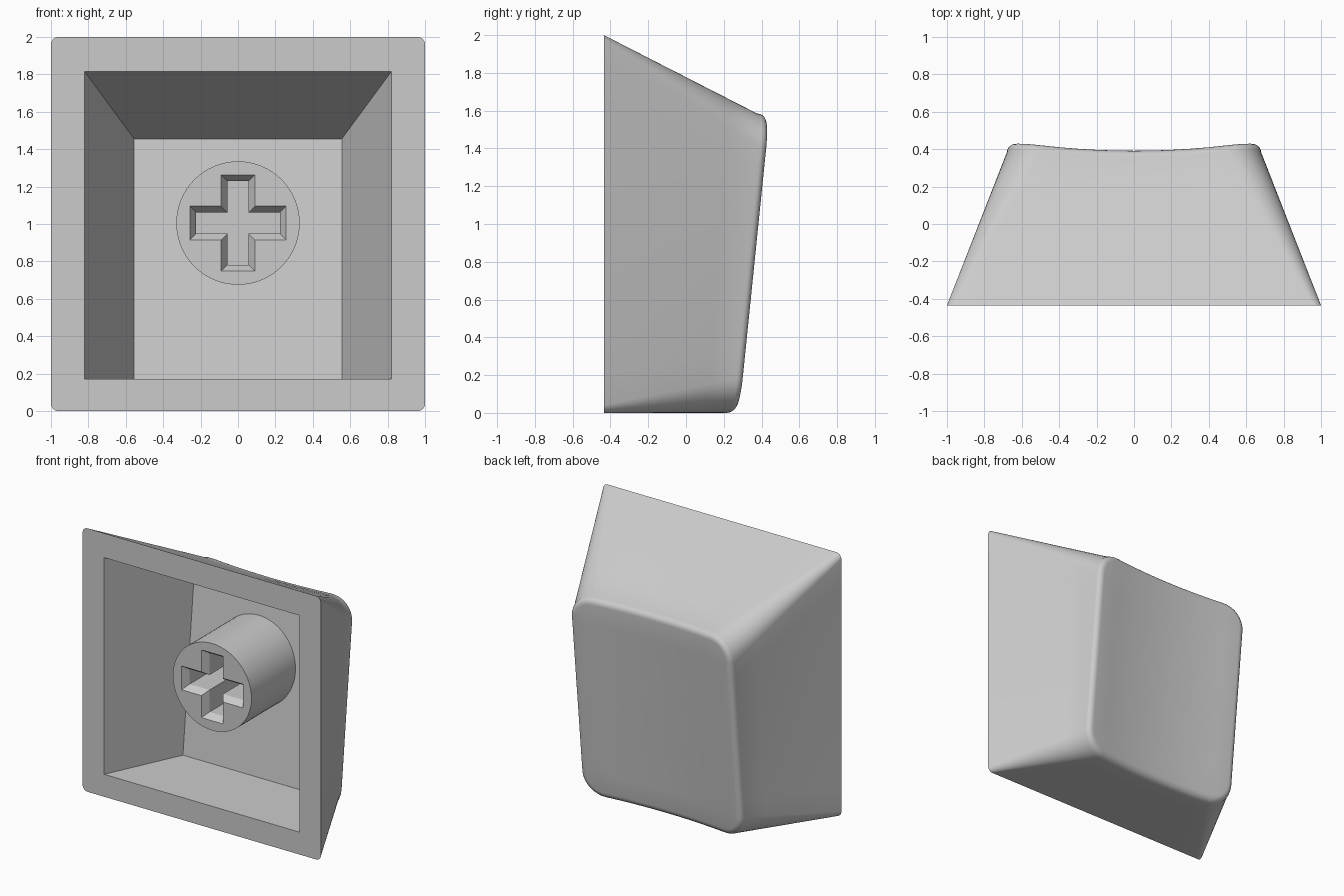
import bpy, bmesh, math
from mathutils import Vector

if "Cube" in bpy.data.objects:
    bpy.data.objects.remove(bpy.data.objects["Cube"])

grey = bpy.data.materials.new("light grey plastic")
grey.use_nodes = True
color = (0.6, 0.6, 0.6, 1)
grey.diffuse_color = color
grey.node_tree.nodes["Principled BSDF"].inputs["Base Color"].default_value = color

FRONT = -0.435   # plane of the open end
FILLET = 0.05    # rounding between the walls and the dished face
TILT = 0.102     # lean of the dished face


def rounded_outline(x, z0, z1, r, arc=8, side=10):
    """Rounded rectangle as (x, z) points with subdivided straight sides."""
    corners = [(x - r, z0 + r, -90), (x - r, z1 - r, 0),
               (r - x, z1 - r, 90), (r - x, z0 + r, 180)]
    arcs = []
    for cx, cz, start in corners:
        angles = [math.radians(start + 90 * i / arc) for i in range(arc + 1)]
        arcs.append([Vector((cx + r * math.cos(a), cz + r * math.sin(a))) for a in angles])
    pts = []
    for i, pts_arc in enumerate(arcs):
        nxt = arcs[(i + 1) % 4][0]
        pts += pts_arc
        pts += [pts_arc[-1].lerp(nxt, j / side) for j in range(1, side)]
    return pts


def dish(x, z):
    """Depth y of the leaning, cylindrically dished face."""
    return 0.28 + TILT * z - 0.045 * (1 - (x / 0.62) ** 2)


def ring(bm, pts):
    return [bm.verts.new(p) for p in pts]


def loft(bm, rings):
    for a, b in zip(rings, rings[1:]):
        for i in range(len(a)):
            j = (i + 1) % len(a)
            bm.faces.new((a[i], a[j], b[j], b[i]))


def fill_between(bm, outer, inner):
    """Flat face with a hole."""
    edges = []
    for loop in (outer, inner):
        for i, v in enumerate(loop):
            w = loop[(i + 1) % len(loop)]
            edges.append(bm.edges.get((v, w)) or bm.edges.new((v, w)))
    bmesh.ops.triangle_fill(bm, edges=edges, use_beauty=True)


def finish(bm, name):
    bmesh.ops.recalc_face_normals(bm, faces=bm.faces[:])
    mesh = bpy.data.meshes.new(name)
    bm.to_mesh(mesh)
    bm.free()
    obj = bpy.data.objects.new(name, mesh)
    bpy.context.collection.objects.link(obj)
    mesh.materials.append(grey)
    bpy.ops.object.select_all(action='DESELECT')
    obj.select_set(True)
    bpy.context.view_layer.objects.active = obj
    bpy.ops.object.shade_smooth_by_angle(angle=math.radians(30))
    return obj


# Cap shell: ruled outer walls
bm = bmesh.new()
base = [Vector((p.x, FRONT, p.y)) for p in rounded_outline(1, 0, 2, 0.04)]
top = [Vector((p.x, dish(p.x, p.y) - FILLET, p.y))
       for p in rounded_outline(0.68, 0, 1.585, 0.18)]
rings = [ring(bm, [a.lerp(b, t / 5) for a, b in zip(base, top)]) for t in range(6)]

# Rounded edge of the dished face
for k in range(1, 6):
    a = math.radians(18 * k)
    d = FILLET * (1 - math.cos(a))
    drop = FILLET * (1 - math.sin(a))
    pts = rounded_outline(0.68 - d, d, 1.585 - d, 0.18 - d)
    rings.append(ring(bm, [(p.x, dish(p.x, p.y) - drop, p.y) for p in pts]))

# Dished face, closing on its centre
mid = Vector((0, 0.79))
for s in (0.8, 0.6, 0.4, 0.2):
    scaled = [mid + (p - mid) * s for p in pts]
    rings.append(ring(bm, [(p.x, dish(p.x, p.y), p.y) for p in scaled]))
loft(bm, rings)
centre = bm.verts.new((0, dish(0, mid.y), mid.y))
last = rings[-1]
for i, v in enumerate(last):
    bm.faces.new((v, last[(i + 1) % len(last)], centre))

# Hollow interior and front rim
signs = ((-1, 0), (1, 0), (1, 1), (-1, 1))
mouth = ring(bm, [(0.82 * sx, FRONT, (0.17, 1.815)[top_side]) for sx, top_side in signs])
floor = []
for sx, top_side in signs:
    z = (0.17, 1.455)[top_side]
    floor.append(bm.verts.new((0.555 * sx, 0.115 + TILT * z, z)))
loft(bm, [mouth, floor])
bm.faces.new(floor)
fill_between(bm, rings[0], mouth)
finish(bm, "cap_shell")


# Stem: round post with a chamfered cross socket
def cross(y, inset):
    w, hx, hz = 0.09 - inset, 0.257 - inset, 0.257 - inset
    quarter = [(hx, -w), (hx, w), (w, w), (w, hz), (-w, hz), (-w, w),
               (-hx, w), (-hx, -w), (-w, -w), (-w, -hz), (w, -hz), (w, -w)]
    return [(x, y, 1.005 + z) for x, z in quarter]


bm = bmesh.new()
STEM_FRONT = -0.31
circle = [(0.33 * math.cos(math.tau * i / 64), 0.33 * math.sin(math.tau * i / 64))
          for i in range(64)]
post = [ring(bm, [(x, y, 1.005 + z) for x, z in circle]) for y in (STEM_FRONT, 0.26)]
loft(bm, post)
bm.faces.new(post[1])
socket = [ring(bm, cross(STEM_FRONT, 0)), ring(bm, cross(STEM_FRONT + 0.05, 0.033)),
          ring(bm, cross(0.1, 0.033))]
loft(bm, socket)
bm.faces.new(socket[-1])
fill_between(bm, post[0], socket[0])
finish(bm, "stem")
